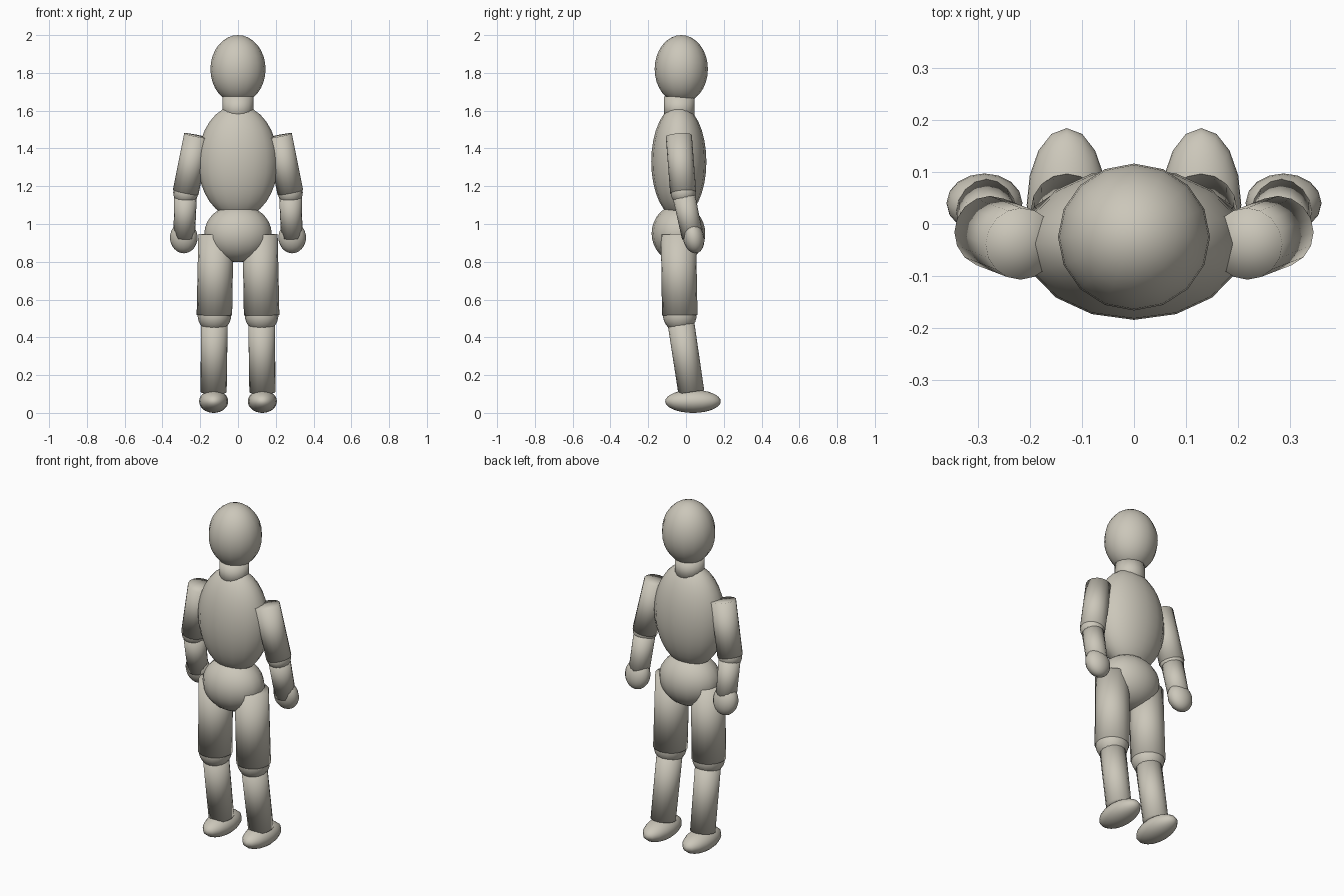
import bpy
from mathutils import Vector

if "Cube" in bpy.data.objects:
    bpy.data.objects.remove(bpy.data.objects["Cube"])

clay = bpy.data.materials.new("warm_grey_clay")
clay.diffuse_color = (0.60, 0.57, 0.49, 1)
clay.use_nodes = True
clay.node_tree.nodes["Principled BSDF"].inputs["Base Color"].default_value = clay.diffuse_color


def finish(name):
    ob = bpy.context.object
    ob.name = name
    ob.data.materials.append(clay)
    for p in ob.data.polygons:
        p.use_smooth = True
    return ob


def ellipsoid(name, centre, radii, axis=(0, 0, 1)):
    rot = Vector(axis).to_track_quat('Z', 'Y').to_euler()
    bpy.ops.mesh.primitive_uv_sphere_add(segments=16, ring_count=16, radius=1,
                                         location=centre, rotation=rot)
    bpy.context.object.scale = radii
    return finish(name)


def limb(name, top, bottom, r_top, r_bottom):
    """Tapered cylinder running between two joints."""
    a, b = Vector(top), Vector(bottom)
    # roll kept fixed by rotating straight from the vertical
    rot = Vector((0, 0, 1)).rotation_difference(a - b).to_euler()
    bpy.ops.mesh.primitive_cone_add(vertices=16, radius1=r_bottom, radius2=r_top,
                                    depth=(a - b).length, end_fill_type='TRIFAN',
                                    location=(a + b) / 2, rotation=rot)
    return finish(name)


# Head, neck and trunk
ellipsoid("head", (0, -0.025, 1.82), (0.146, 0.141, 0.18))
limb("neck", (0, -0.035, 1.675), (0, -0.035, 1.55), 0.081, 0.081)
ellipsoid("torso", (0, -0.038, 1.33), (0.212, 0.146, 0.30))
ellipsoid("pelvis", (0, -0.04, 0.95), (0.178, 0.142, 0.152))

for side, s in (("left", 1), ("right", -1)):
    # Arm
    elbow = (s * 0.277, -0.015, 1.167)
    wrist = (s * 0.285, 0.035, 0.93)
    limb(side + "_upper_arm", (s * 0.217, -0.038, 1.467), elbow, 0.069, 0.069)
    ellipsoid(side + "_elbow", elbow, (0.066, 0.066, 0.066))
    limb(side + "_forearm", elbow, wrist, 0.060, 0.057)
    ellipsoid(side + "_hand", (s * 0.287, 0.04, 0.928), (0.073, 0.056, 0.084),
              (0, -0.2, 1))

    # Leg
    knee = (s * 0.125, -0.033, 0.517)
    ankle = (s * 0.129, 0.028, 0.11)
    limb(side + "_thigh", (s * 0.117, -0.04, 0.945), knee, 0.093, 0.094)
    ellipsoid(side + "_knee", knee, (0.089, 0.089, 0.089))
    limb(side + "_shin", knee, ankle, 0.071, 0.069)
    ellipsoid(side + "_foot", (s * 0.129, 0.037, 0.061), (0.077, 0.147, 0.061))
